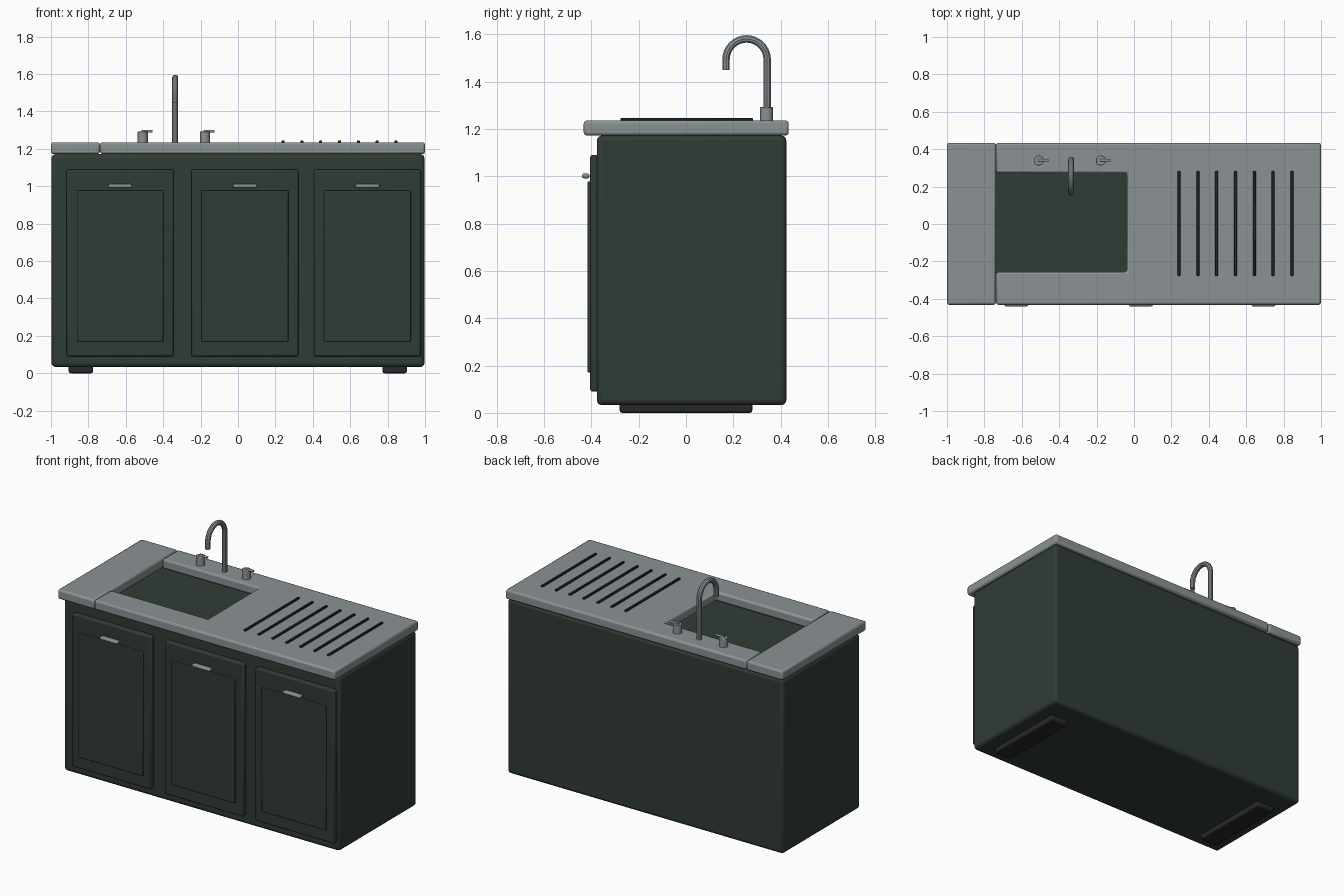
import bpy, bmesh, math
from math import sin, cos, pi

if "Cube" in bpy.data.objects:
    bpy.data.objects.remove(bpy.data.objects["Cube"])


def material(name, rgb):
    m = bpy.data.materials.new(name)
    m.diffuse_color = (*rgb, 1)
    m.use_nodes = True
    m.node_tree.nodes["Principled BSDF"].inputs["Base Color"].default_value = m.diffuse_color
    return m


GREEN = material("dark_green", (0.030, 0.045, 0.036))
STEEL = material("steel", (0.26, 0.29, 0.30))
DARK = material("dark_rubber", (0.022, 0.022, 0.026))


def finish(obj, mat, bevel=0, segments=2):
    obj.data.materials.append(mat)
    bpy.ops.object.select_all(action='DESELECT')
    bpy.context.view_layer.objects.active = obj
    obj.select_set(True)
    if bevel:
        b = obj.modifiers.new("bevel", 'BEVEL')
        b.width, b.segments = bevel, segments
        b.limit_method = 'ANGLE'
    bpy.ops.object.shade_smooth_by_angle(angle=math.radians(35))
    return obj


def prism(name, outline, z0, z1, mat, bevel=0, segments=2):
    """Extrude an xy outline from z0 to z1."""
    bm = bmesh.new()
    face = bm.faces.new([bm.verts.new((x, y, z0)) for x, y in outline])
    ext = bmesh.ops.extrude_face_region(bm, geom=[face])
    top = [v for v in ext["geom"] if isinstance(v, bmesh.types.BMVert)]
    bmesh.ops.translate(bm, vec=(0, 0, z1 - z0), verts=top)
    bmesh.ops.recalc_face_normals(bm, faces=bm.faces)
    mesh = bpy.data.meshes.new(name)
    bm.to_mesh(mesh)
    bm.free()
    obj = bpy.data.objects.new(name, mesh)
    bpy.context.collection.objects.link(obj)
    return finish(obj, mat, bevel, segments)


def box(name, x0, x1, y0, y1, z0, z1, mat, bevel=0, segments=2):
    outline = [(x0, y0), (x1, y0), (x1, y1), (x0, y1)]
    return prism(name, outline, z0, z1, mat, bevel, segments)


def cylinder(name, loc, r, h, mat, rot=(0, 0, 0), bevel=0):
    bpy.ops.mesh.primitive_cylinder_add(vertices=20, radius=r, depth=h, location=loc, rotation=rot)
    obj = bpy.context.object
    obj.name = name
    return finish(obj, mat, bevel)


# Cabinet and feet
box("cabinet", -0.997, 0.997, -0.377, 0.424, 0.033, 1.172, GREEN, 0.022, 3)
for side, x in (("left", -0.84), ("right", 0.838)):
    box(f"{side}_foot", x - 0.065, x + 0.065, -0.28, 0.28, 0, 0.05, DARK, 0.01)

# Doors with raised panels and bar handles
for i, x in enumerate((-0.63, 0.037, 0.692), 1):
    box(f"door_{i}", x - 0.286, x + 0.286, -0.405, -0.36, 0.09, 1.09, GREEN, 0.01)
    box(f"door_panel_{i}", x - 0.232, x + 0.232, -0.416, -0.395, 0.17, 0.977, GREEN, 0.004)
    box(f"handle_{i}", x - 0.064, x + 0.064, -0.44, -0.408, 0.991, 1.011, STEEL, 0.007)

# Worktop: end slab, and a slab whose arms wrap the sink opening
TOP0, TOP1 = 1.172, 1.235
box("worktop_end", -1, -0.739, -0.432, 0.434, TOP0, TOP1, STEEL, 0.012)
prism("worktop_main",
      [(-0.737, -0.432), (1, -0.432), (1, 0.434), (-0.737, 0.434),
       (-0.737, 0.272), (-0.038, 0.272), (-0.038, -0.256), (-0.737, -0.256)],
      TOP0, TOP1, STEEL, 0.012)

# Drainer ribs
for i in range(7):
    x = 0.241 + 0.1005 * i
    box(f"drainer_rib_{i + 1}", x - 0.008, x + 0.008, -0.277, 0.283, 1.215, 1.245, DARK, 0.003, 1)

# Tap handles
for side, x in (("left", -0.509), ("right", -0.177)):
    cylinder(f"{side}_tap", (x, 0.34, 1.26), 0.027, 0.065, STEEL, bevel=0.003)
    cylinder(f"{side}_tap_lever", (x + 0.022, 0.34, 1.293), 0.007, 0.06, STEEL, (0, pi / 2, 0))

# Swan-neck faucet
arc_y, arc_z, arc_r = 0.256, 1.493, 0.087
path = [(0.343, 1.22)]
path += [(arc_y + arc_r * cos(pi * k / 16), arc_z + arc_r * sin(pi * k / 16)) for k in range(17)]
path += [(0.169, 1.448)]
curve = bpy.data.curves.new("faucet", 'CURVE')
curve.dimensions = '3D'
curve.bevel_depth, curve.bevel_resolution = 0.0165, 3
curve.use_fill_caps = True
spline = curve.splines.new('POLY')
spline.points.add(len(path) - 1)
for p, (y, z) in zip(spline.points, path):
    p.co = (-0.336, y, z, 1)
faucet = bpy.data.objects.new("faucet", curve)
bpy.context.collection.objects.link(faucet)
bpy.ops.object.select_all(action='DESELECT')
bpy.context.view_layer.objects.active = faucet
faucet.select_set(True)
bpy.ops.object.convert(target='MESH')
finish(bpy.context.object, STEEL)
